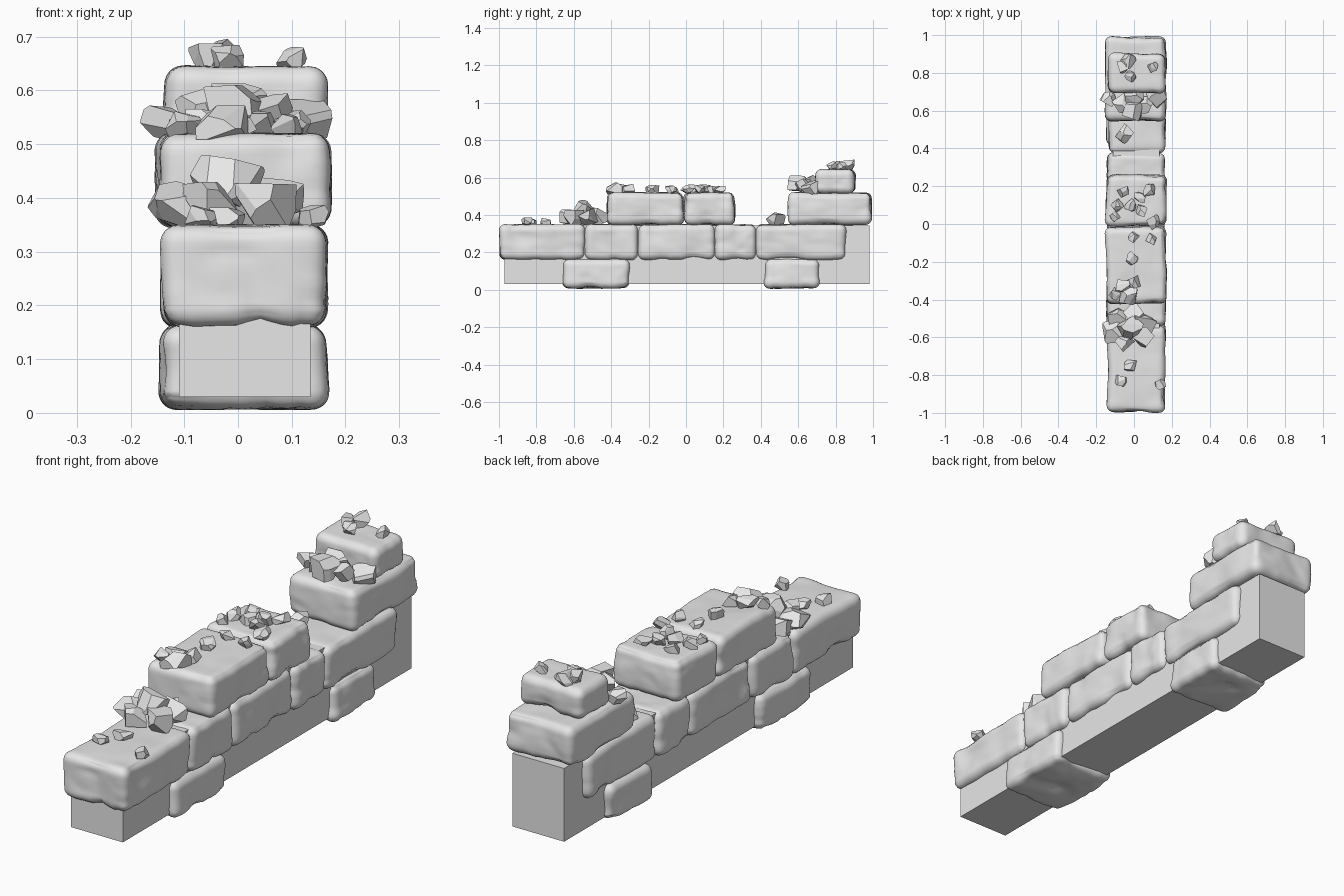
import bpy
import bmesh
import math
import random
from mathutils import Vector, Matrix, noise

random.seed(7)

if "Cube" in bpy.data.objects:
    bpy.data.objects.remove(bpy.data.objects["Cube"], do_unlink=True)

# One stone grey for everything
GREY = (0.8, 0.8, 0.8, 1)
stone_grey = bpy.data.materials.new("stone grey")
stone_grey.use_nodes = True
stone_grey.diffuse_color = GREY
stone_grey.node_tree.nodes["Principled BSDF"].inputs["Base Color"].default_value = GREY


def add_object(name, bm, smooth=False):
    bmesh.ops.recalc_face_normals(bm, faces=bm.faces)
    for face in bm.faces:
        face.smooth = smooth
    mesh = bpy.data.meshes.new(name)
    bm.to_mesh(mesh)
    bm.free()
    mesh.materials.append(stone_grey)
    obj = bpy.data.objects.new(name, mesh)
    bpy.context.collection.objects.link(obj)


def fit(bm, low, high):
    """Size one part so that its bounds run from low to high."""
    for axis in range(3):
        values = [v.co[axis] for v in bm.verts]
        start, span = min(values), max(values) - min(values)
        for v in bm.verts:
            v.co[axis] = low[axis] + (v.co[axis] - start) / span * (high[axis] - low[axis])


def make_block(name, xs, ys, zs, radius=0.036):
    """Worn rounded block: a dense box with round edges and hollows."""
    low, high = map(Vector, zip(xs, ys, zs))
    centre, half = (low + high) / 2, (high - low) / 2
    bm = bmesh.new()
    bmesh.ops.create_cube(bm, size=2)
    bmesh.ops.subdivide_edges(bm, edges=bm.edges[:], cuts=21, use_grid_fill=True)
    for v in bm.verts:
        # crowd the grid lines towards the edges
        p = Vector([math.sin(c * math.pi / 2) * h for c, h in zip(v.co, half)])
        inner = Vector([max(radius - h, min(h - radius, c)) for c, h in zip(p, half)])
        out = (p - inner).normalized()
        q = centre + inner
        wear = max(0, noise.noise(q * 9)) * 0.016 + max(0, noise.noise(q * 22)) * 0.006
        # ragged underside, flatter top
        wear *= 1.5 if out.z < -0.3 else 0.5 if out.z > 0.8 else 1
        v.co = q + out * (radius - wear)
    for v in bm.verts:
        bend = noise.noise_vector(v.co * 5)
        v.co += Vector((bend.x, bend.y, bend.z / 2)) * 0.01
    fit(bm, low, high)
    add_object(name, bm, smooth=True)


def make_rock(name, x, y, z, size):
    """Chipped rock: a box sliced by random planes, flat faces."""
    bm = bmesh.new()
    bmesh.ops.create_cube(bm, size=2)
    for _ in range(7):
        normal = Vector([random.uniform(-1, 1) for _ in range(3)]).normalized()
        cut = bmesh.ops.bisect_plane(
            bm, geom=bm.verts[:] + bm.edges[:] + bm.faces[:],
            plane_co=normal * random.uniform(0.75, 1.05), plane_no=normal, clear_outer=True)
        edges = [e for e in cut["geom_cut"] if isinstance(e, bmesh.types.BMEdge)]
        if edges:
            bmesh.ops.holes_fill(bm, edges=edges, sides=0)
    turn = Matrix.Rotation(random.uniform(0, 6), 3, "Z") @ Matrix.Rotation(random.uniform(-0.6, 0.6), 3, "X")
    bmesh.ops.transform(bm, matrix=turn.to_4x4(), verts=bm.verts)
    half = Vector((random.uniform(0.45, 0.55), random.uniform(0.45, 0.55), 0.36)) * size
    middle = Vector((x, y, z + half.z * 0.8))
    fit(bm, middle - half, middle + half)
    add_object(name, bm)


def make_course(name, xs, zs, *spans):
    """Row of blocks, one for each pair of y limits."""
    for i, ys in enumerate(spans):
        make_block(f"{name}_{i + 1}", xs, ys, zs)


def make_rubble(name, base, size, heap, *spots):
    """Loose rocks at spots given in hundredths, heaped up towards their middle."""
    points = [Vector(spot) / 100 for spot in spots]
    middle = sum(points, Vector((0, 0))) / len(points)
    for i, point in enumerate(points):
        lift = heap * max(0, 1 - (point - middle).length / 0.1)
        make_rock(f"{name}_{i + 1}", point.x, point.y, base + lift, size * random.uniform(0.85, 1.15))


# Plain core slab
core = bmesh.new()
bmesh.ops.create_cube(core, size=1)
fit(core, (-0.11, -0.97, 0.03), (0.135, 0.98, 0.343))
add_object("wall_core", core)

# Courses of blocks: x range, z range, then the y range of each block
make_course("foundation_block", (-0.148, 0.17), (0.005, 0.168), (-0.665, -0.3), (0.415, 0.715))
make_course("lower_block", (-0.145, 0.168), (0.157, 0.352), (-1, -0.535), (-0.545, -0.255),
            (-0.26, 0.16), (0.15, 0.38), (0.37, 0.86))
make_course("upper_block", (-0.155, 0.175), (0.343, 0.523), (-0.425, -0.008), (-0.015, 0.265), (0.543, 0.995))
make_course("cap_block", (-0.14, 0.168), (0.513, 0.647), (0.69, 0.908))

# Loose rocks: resting height, size, heap height, then the spots
LOWER_TOP, UPPER_TOP, CAP_TOP = 0.345, 0.515, 0.64
make_rubble("cap_rock", CAP_TOP, 0.07, 0.01, (-6, 83), (-2, 78), (-3, 86), (10, 83))
make_rubble("ledge_rock", UPPER_TOP, 0.1, 0.04, (-14, 66), (-6, 64), (0, 67), (-1, 60), (6, 63), (12, 67))
make_rubble("gap_rock", LOWER_TOP, 0.12, 0, (-5, 48))
make_rubble("top_rock", UPPER_TOP, 0.065, 0.01, (-6, 17), (3, 14), (8, 18), (-9, 10), (-2, 10), (-10, 4),
            (4, 7), (10, 1), (0, -7), (9, -8), (-1, -18))
make_rubble("edge_rock", UPPER_TOP, 0.08, 0, (-10, -37), (-3, -38), (-6, -33), (0, -31))
make_rubble("pile_rock", LOWER_TOP, 0.125, 0.045, (-9, -50), (0, -47), (5, -60), (-5, -62), (-11, -57),
            (-2, -55), (5, -52))
make_rubble("front_rock", LOWER_TOP, 0.07, -0.01, (-2, -75), (-7, -83), (14, -85))
